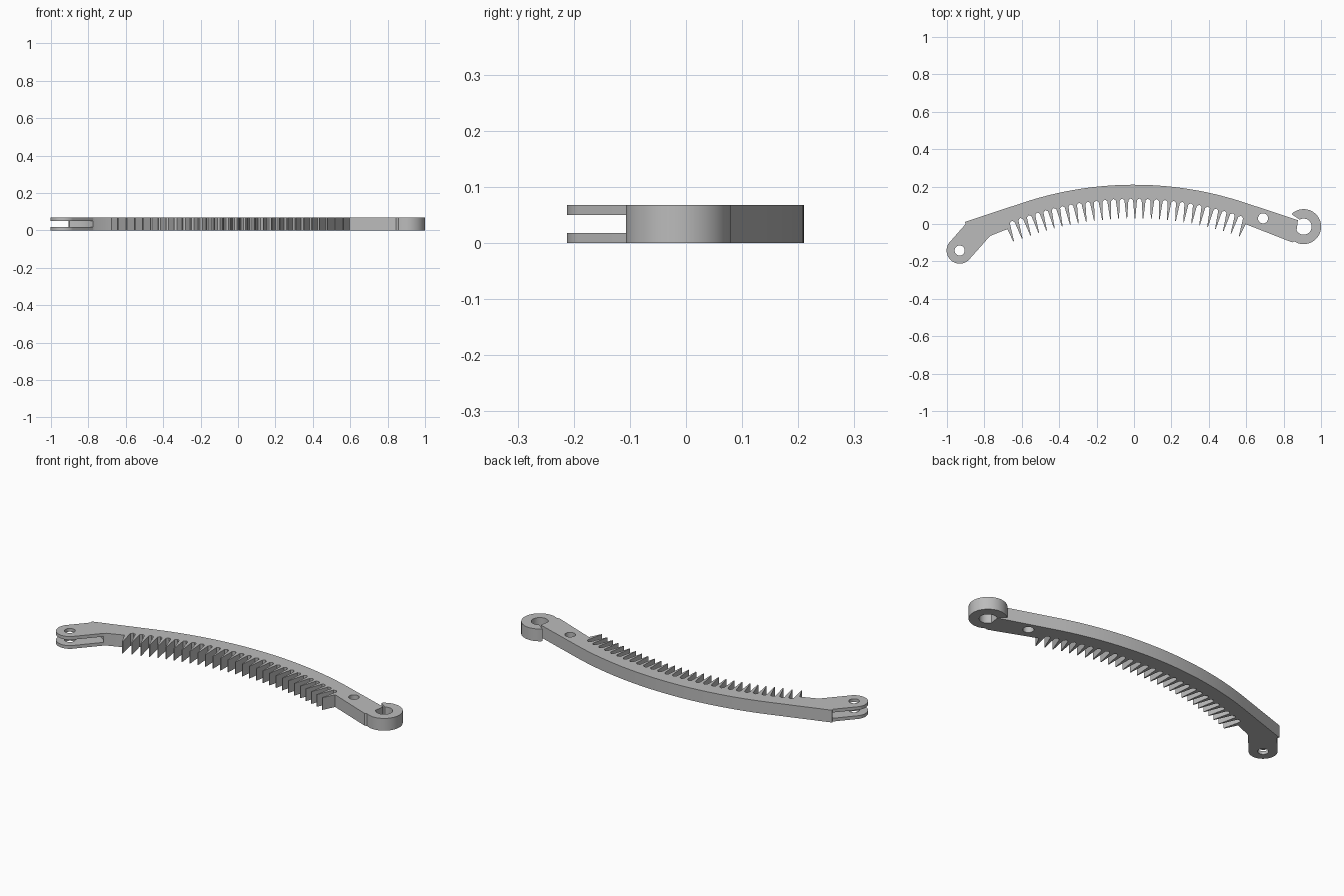
import bpy, bmesh
from math import sin, cos, radians

cube = bpy.data.objects.get("Cube")
if cube:
    bpy.data.objects.remove(cube, do_unlink=True)

HEIGHT = 0.068
PLATE = 0.018
RADIUS, BEND = 1.88, 0.319      # bow of the back edge and its final slope angle
TEETH = 29
FIRST, LAST = -0.716, 0.631     # tooth row limits along the back edge

grey = bpy.data.materials.new("plain_grey")
grey.use_nodes = True
grey.diffuse_color = (0.5, 0.5, 0.5, 1)
grey.node_tree.nodes["Principled BSDF"].inputs["Base Color"].default_value = (0.5, 0.5, 0.5, 1)


def bow(s, depth=0):
    """Point at arc length s along the back edge, moved inward by depth."""
    a = max(-BEND, min(BEND, s / RADIUS))
    rest = s - a * RADIUS
    x = (RADIUS - depth) * sin(a) + rest * cos(a)
    y = 0.21 - RADIUS + (RADIUS - depth) * cos(a) - rest * sin(a)
    return x, y


def arc(cx, cy, r, start, end, n):
    angles = [radians(start + (end - start) * i / n) for i in range(n + 1)]
    return [(cx + r * cos(a), cy + r * sin(a)) for a in angles]


def circle(cx, cy, r):
    return arc(cx, cy, r, 0, 360, 32)[:-1]


def slab(name, outlines, bottom, top):
    """Extrude flat outlines (later ones are holes) between two heights."""
    curve = bpy.data.curves.new(name, "CURVE")
    curve.dimensions = "2D"
    curve.fill_mode = "BOTH"
    curve.extrude = (top - bottom) / 2
    for pts in outlines:
        spline = curve.splines.new("POLY")
        spline.points.add(len(pts) - 1)
        for p, (x, y) in zip(spline.points, pts):
            p.co = (x, y, 0, 1)
        spline.use_cyclic_u = True
    obj = bpy.data.objects.new(name, curve)
    bpy.context.collection.objects.link(obj)
    bpy.ops.object.select_all(action="DESELECT")
    obj.select_set(True)
    bpy.context.view_layer.objects.active = obj
    bpy.ops.object.convert(target="MESH")
    obj = bpy.context.view_layer.objects.active
    # Weld the caps to the walls and set the height
    bm = bmesh.new()
    bm.from_mesh(obj.data)
    bmesh.ops.remove_doubles(bm, verts=bm.verts, dist=0.00005)
    bmesh.ops.recalc_face_normals(bm, faces=bm.faces)
    bmesh.ops.translate(bm, verts=bm.verts, vec=(0, 0, (top + bottom) / 2))
    bm.to_mesh(obj.data)
    bm.free()
    obj.data.materials.clear()
    obj.data.materials.append(grey)
    bpy.ops.object.shade_smooth_by_angle(angle=radians(30))
    return obj


# Curved back edge, left to right
back_left, back_right = -0.932, 0.902
outline = [bow(back_left + (back_right - back_left) * i / 40) for i in range(41)]

# Open hook: inside of the ring, lip, then outside of the ring
hook = (0.907, -0.014)
outline += arc(*hook, 0.043, 208, 480, 24)
outline += arc(*hook, 0.0935, 494, 238, 36)
outline += [(0.845, -0.098), bow(LAST + 0.012, 0.108)]

# Comb of tapered teeth, right to left, with arched gaps
pitch = (LAST - FIRST) / (TEETH - 1)
for i in range(TEETH):
    s = LAST - i * pitch
    if i:
        outline += [bow(s + pitch / 2, 0.073), bow(s + 0.011, 0.082)]
    outline += [bow(s + 0.002, 0.18), bow(s - 0.002, 0.18)]
    if i < TEETH - 1:
        outline.append(bow(s - 0.011, 0.082))
outline.append(bow(FIRST - 0.012, 0.108))

# Underside of the left end and the hollow behind the hinge fork
hollow = [(-0.775, -0.07), (-0.795, -0.045), (-0.84, -0.017), (-0.9, 0.0)]
outline += [(-0.765, -0.062)] + hollow
slab("comb_body", [outline, circle(0.69, 0.03, 0.027)], 0, HEIGHT)

# Hinge fork: two drilled plates
pivot = (-0.932, -0.142)
fork = hollow + arc(*pivot, 0.07, 133, 313, 24)
for name, z in (("lower_fork_plate", 0), ("upper_fork_plate", HEIGHT - PLATE)):
    slab(name, [fork, circle(*pivot, 0.027)], z, z + PLATE)
